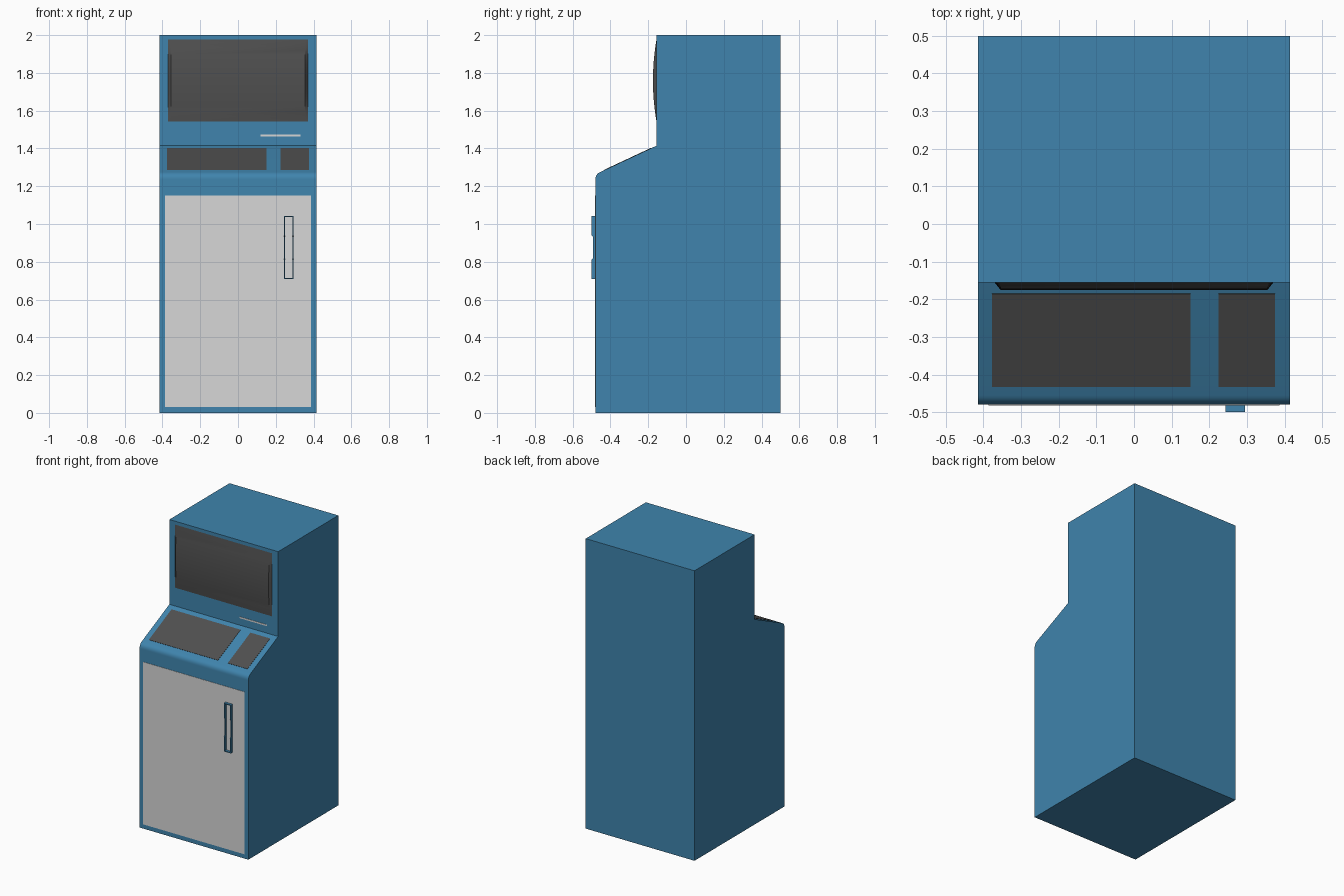
import bpy, bmesh, math

if "Cube" in bpy.data.objects:
    bpy.data.objects.remove(bpy.data.objects["Cube"])


def material(name, rgb):
    m = bpy.data.materials.new(name)
    m.diffuse_color = (*rgb, 1)
    m.use_nodes = True
    m.node_tree.nodes["Principled BSDF"].inputs["Base Color"].default_value = m.diffuse_color
    return m


BLUE = material("cabinet blue", (0.05, 0.231, 0.418))
DARK = material("dark glass", (0.08, 0.08, 0.08))
GREY = material("light grey", (0.68, 0.68, 0.68))


def finish(bm, name, mat, smooth=False):
    bmesh.ops.recalc_face_normals(bm, faces=bm.faces)
    me = bpy.data.meshes.new(name)
    bm.to_mesh(me)
    bm.free()
    me.materials.append(mat)
    ob = bpy.data.objects.new(name, me)
    bpy.context.collection.objects.link(ob)
    if smooth:
        bpy.ops.object.select_all(action='DESELECT')
        ob.select_set(True)
        bpy.context.view_layer.objects.active = ob
        bpy.ops.object.shade_smooth_by_angle(angle=math.radians(30))
    return ob


def prism(name, profile, x0, x1, mat, smooth=False):
    """Extrude a (y, z) outline from x0 to x1."""
    bm = bmesh.new()
    face = bm.faces.new([bm.verts.new((x0, y, z)) for y, z in profile])
    ext = bmesh.ops.extrude_face_region(bm, geom=[face])
    verts = [v for v in ext["geom"] if isinstance(v, bmesh.types.BMVert)]
    bmesh.ops.translate(bm, verts=verts, vec=(x1 - x0, 0, 0))
    return finish(bm, name, mat, smooth)


def box_yz(y0, y1, z0, z1):
    return [(y0, z0), (y1, z0), (y1, z1), (y0, z1)]


FRONT, BACK, HEAD = -0.48, 0.5, -0.155
SLOPE = 0.468


def slope_z(y):
    return 1.415 + (y - HEAD) * SLOPE


# Cabinet with rounded lip under the sloped console
a, b, c = (FRONT, 1.235), (FRONT, slope_z(FRONT)), (-0.455, slope_z(-0.455))
lip = []
for i in range(9):
    t = i / 8
    lip.append(tuple((1 - t) ** 2 * a[k] + 2 * t * (1 - t) * b[k] + t * t * c[k] for k in (0, 1)))
prism("cabinet", [(BACK, 0), (FRONT, 0)] + lip + [(HEAD, 1.415), (HEAD, 2), (BACK, 2)],
      -0.415, 0.415, BLUE, True)

# Front door plate
prism("door", box_yz(FRONT - 0.002, FRONT + 0.002, 0.03, 1.15), -0.387, 0.387, GREY)

# Console panels lying on the slope
length = math.hypot(1, SLOPE)
ny, nz = -SLOPE / length * 0.002, 1 / length * 0.002
y0, y1 = -0.432, -0.185
panel = [(y0 - ny, slope_z(y0) - nz), (y1 - ny, slope_z(y1) - nz),
         (y1 + ny, slope_z(y1) + nz), (y0 + ny, slope_z(y0) + nz)]
prism("wide_console_panel", panel, -0.377, 0.15, DARK)
prism("narrow_console_panel", panel, 0.225, 0.375, DARK)

# Slot under the screen
prism("slot", box_yz(HEAD - 0.002, HEAD + 0.002, 1.464, 1.474), 0.12, 0.33, GREY)

# Bulging screen: arc in height, chamfered at both sides
bm = bmesh.new()
rows = []
N = 16
for i in range(N + 1):
    t = i / N
    z = 1.542 + t * 0.435
    y = HEAD - 0.001
    d = 0.019 * (1 - (2 * t - 1) ** 2)
    rows.append([bm.verts.new(p) for p in
                 ((-0.37, y, z), (-0.355, y - d, z), (0.355, y - d, z), (0.37, y, z))])
for r, s in zip(rows, rows[1:]):
    for k in range(3):
        bm.faces.new((r[k], r[k + 1], s[k + 1], s[k]))
screen = finish(bm, "screen", DARK, True)
if sum(p.normal.y for p in screen.data.polygons) > 0:
    screen.data.flip_normals()

# Door handle: thin open frame with a finger notch in both long sides
notch = [(FRONT, 0.708), (-0.5, 0.708), (-0.5, 0.81), (-0.492, 0.818),
         (-0.492, 0.932), (-0.5, 0.94), (-0.5, 1.042), (FRONT, 1.042)]
W = 0.006
for name, x in (("handle_left_side", 0.243), ("handle_right_side", 0.295 - W)):
    prism(name, notch, x, x + W, BLUE)
for name, z in (("handle_bottom", 0.708), ("handle_top", 1.042 - W)):
    prism(name, box_yz(-0.5, FRONT, z, z + W), 0.243 + W, 0.295 - W, BLUE)
